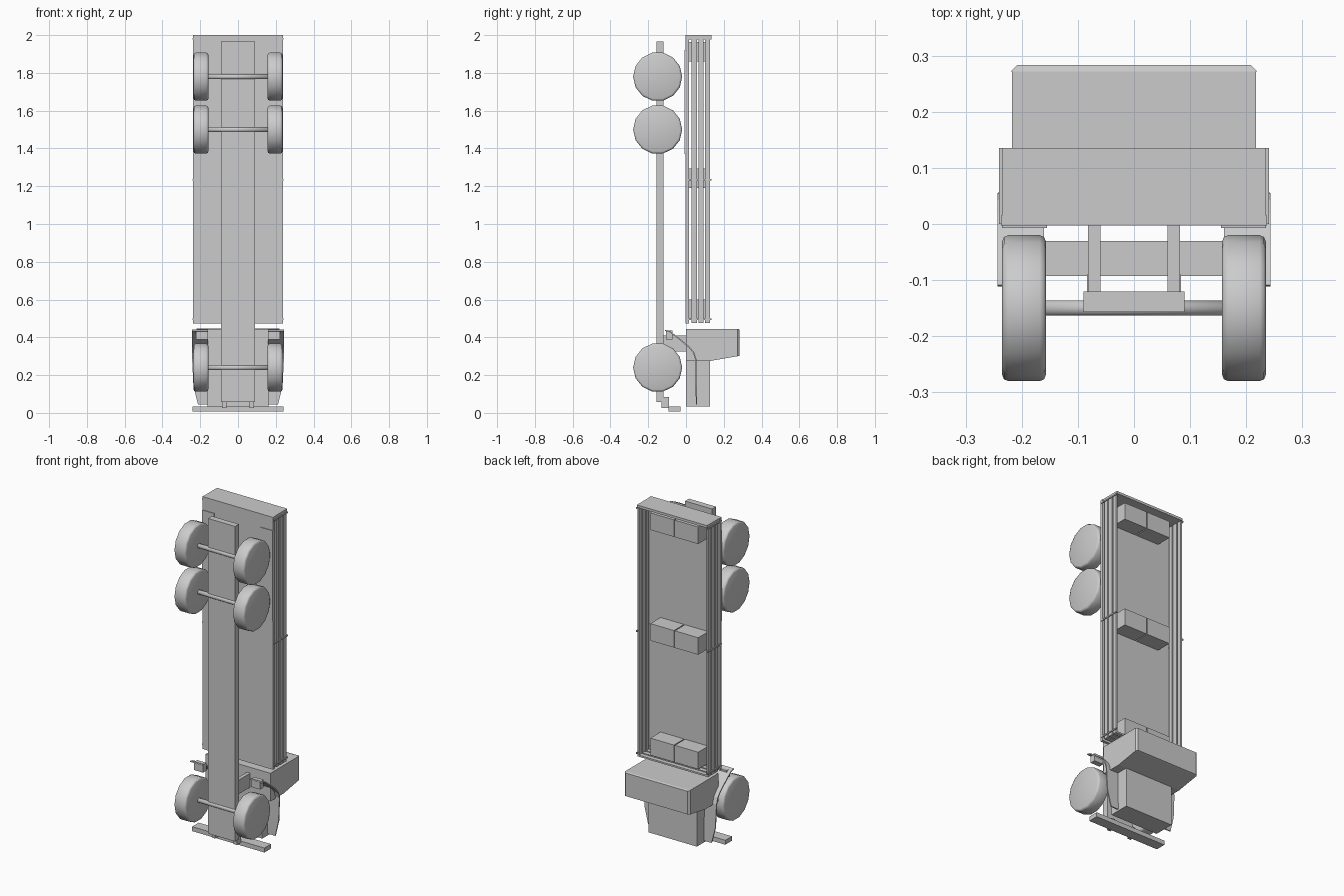
import bpy, bmesh, math
from mathutils import Matrix

if "Cube" in bpy.data.objects:
    bpy.data.objects.remove(bpy.data.objects["Cube"])

grey = bpy.data.materials.new("plain grey")
grey.diffuse_color = (0.6, 0.6, 0.6, 1)
grey.use_nodes = True
grey.node_tree.nodes["Principled BSDF"].inputs["Base Color"].default_value = grey.diffuse_color


def finish(name, bm, smooth=False):
    bmesh.ops.recalc_face_normals(bm, faces=bm.faces[:])
    me = bpy.data.meshes.new(name)
    for f in bm.faces:
        f.smooth = smooth
    bm.to_mesh(me)
    bm.free()
    me.materials.append(grey)
    ob = bpy.data.objects.new(name, me)
    bpy.context.collection.objects.link(ob)
    return ob


def box(name, x, y, z):
    """Box from (min, max) ranges."""
    bm = bmesh.new()
    bmesh.ops.create_cube(bm, size=1)
    for v in bm.verts:
        for i, (a, b) in enumerate((x, y, z)):
            v.co[i] = (a + b) / 2 + v.co[i] * (b - a)
    return finish(name, bm)


def pair(name, x, y, z):
    """Same box on both sides."""
    box(name + "_right", x, y, z)
    box(name + "_left", (-x[1], -x[0]), y, z)


def prism(name, profile, half):
    """Side profile (y, z) extruded across x."""
    bm = bmesh.new()
    rings = [[bm.verts.new((s * half, y, z)) for y, z in profile] for s in (-1, 1)]
    n = len(profile)
    for r in rings:
        bm.faces.new(r)
    for i in range(n):
        j = (i + 1) % n
        bm.faces.new((rings[0][i], rings[0][j], rings[1][j], rings[1][i]))
    return finish(name, bm)


def rod(name, sides, radius, half, centre, chamfer=0):
    """Cylinder along x, with optional chamfered rims."""
    bm = bmesh.new()
    bmesh.ops.create_cone(bm, cap_ends=True, segments=sides, radius1=radius,
                          radius2=radius, depth=2 * half)
    if chamfer:
        rims = [e for e in bm.edges if abs(e.verts[0].co.z - e.verts[1].co.z) < 1e-4]
        bmesh.ops.bevel(bm, geom=rims, offset=chamfer, segments=2, profile=0.5,
                        affect='EDGES')
    bmesh.ops.rotate(bm, verts=bm.verts[:], matrix=Matrix.Rotation(math.pi / 2, 3, 'Y'))
    # vertices point along y
    a = max(bm.verts, key=lambda v: v.co.y).co
    bmesh.ops.rotate(bm, verts=bm.verts[:],
                     matrix=Matrix.Rotation(-math.atan2(a.z, a.y), 3, 'X'))
    bmesh.ops.translate(bm, verts=bm.verts[:], vec=centre)
    return finish(name, bm, True)


# Chassis beam and mounts
box("chassis_beam", (-0.09, 0.09), (-0.157, -0.12), (0.058, 1.965))
pair("cab_mount", (0.06, 0.082), (-0.12, 0.0), (0.325, 0.41))
pair("bumper_bracket", (0.062, 0.084), (-0.13, -0.09), (0.025, 0.085))
box("bumper", (-0.242, 0.242), (-0.093, -0.03), (0.008, 0.035))

# Wheels and axles
for i, z in enumerate((0.24, 1.50, 1.78)):
    rod(f"axle_{i}", 16, 0.0135, 0.17, (0, -0.15, z)).data.shade_smooth()
    for s in (-1, 1):
        rod(f"wheel_{i}_{s}", 14, 0.13, 0.039, (s * 0.196, -0.15, z), 0.011)

# Cab, roof and hood
prism("cab", [(0, 0.275), (0.128, 0.275), (0.272, 0.30), (0.272, 0.445), (0, 0.445)], 0.217)
bm = bmesh.new()
bmesh.ops.create_cube(bm, size=1)
for v in bm.verts:
    k = 0.95 if v.co.y > 0 else 1
    v.co = (v.co.x * 0.438 * k, 0.2775 + v.co.y * 0.011, 0.372 + v.co.z * 0.147 * k)
finish("roof", bm)
box("hood", (-0.162, 0.162), (0.0, 0.127), (0.035, 0.275))

# Curved front mudguards: (y, z, outer x)
path = [(-0.11, 0.437, 0.243), (-0.085, 0.43, 0.243), (-0.04, 0.395, 0.243),
        (0.015, 0.35, 0.243), (0.04, 0.32, 0.243), (0.052, 0.285, 0.243),
        (0.054, 0.14, 0.236), (0.056, 0.045, 0.212)]
for s in (-1, 1):
    bm = bmesh.new()
    rows = [[bm.verts.new((s * x, y, z)) for x in (0.16, xo)] for y, z, xo in path]
    for a, b in zip(rows, rows[1:]):
        bm.faces.new((a[0], a[1], b[1], b[0]))
    ob = finish(f"mudguard_{s}", bm)
    m = ob.modifiers.new("thickness", 'SOLIDIFY')
    m.thickness = 0.007
    m.offset = 0
pair("step", (0.16, 0.222), (-0.105, -0.072), (0.388, 0.435))

# Cargo bed
box("bed_floor", (-0.237, 0.237), (-0.003, 0.015), (0.473, 2.0))
pair("wheel_arch_plate", (0.155, 0.235), (-0.007, -0.002), (1.37, 1.92))
box("tailgate", (-0.235, 0.235), (0.015, 0.135), (1.985, 2.0))
for i, y in enumerate((0.03, 0.065, 0.10)):
    pair(f"side_slat_{i}", (0.226, 0.236), (y, y + 0.027), (0.475, 1.985))
    box(f"front_slat_{i}", (-0.226, 0.226), (y, y + 0.027), (0.475, 0.485))

# Posts, and cargo boxes in pairs
for i, z in enumerate((0.497, 1.235, 1.98)):
    pair(f"post_{i}", (0.234, 0.241), (0.0, 0.135), (z - 0.004, z + 0.004))
for i, z in enumerate((0.497, 1.19, 1.86)):
    pair(f"cargo_box_{i}", (0.003, 0.16), (0.015, 0.112), (z, z + 0.103))
